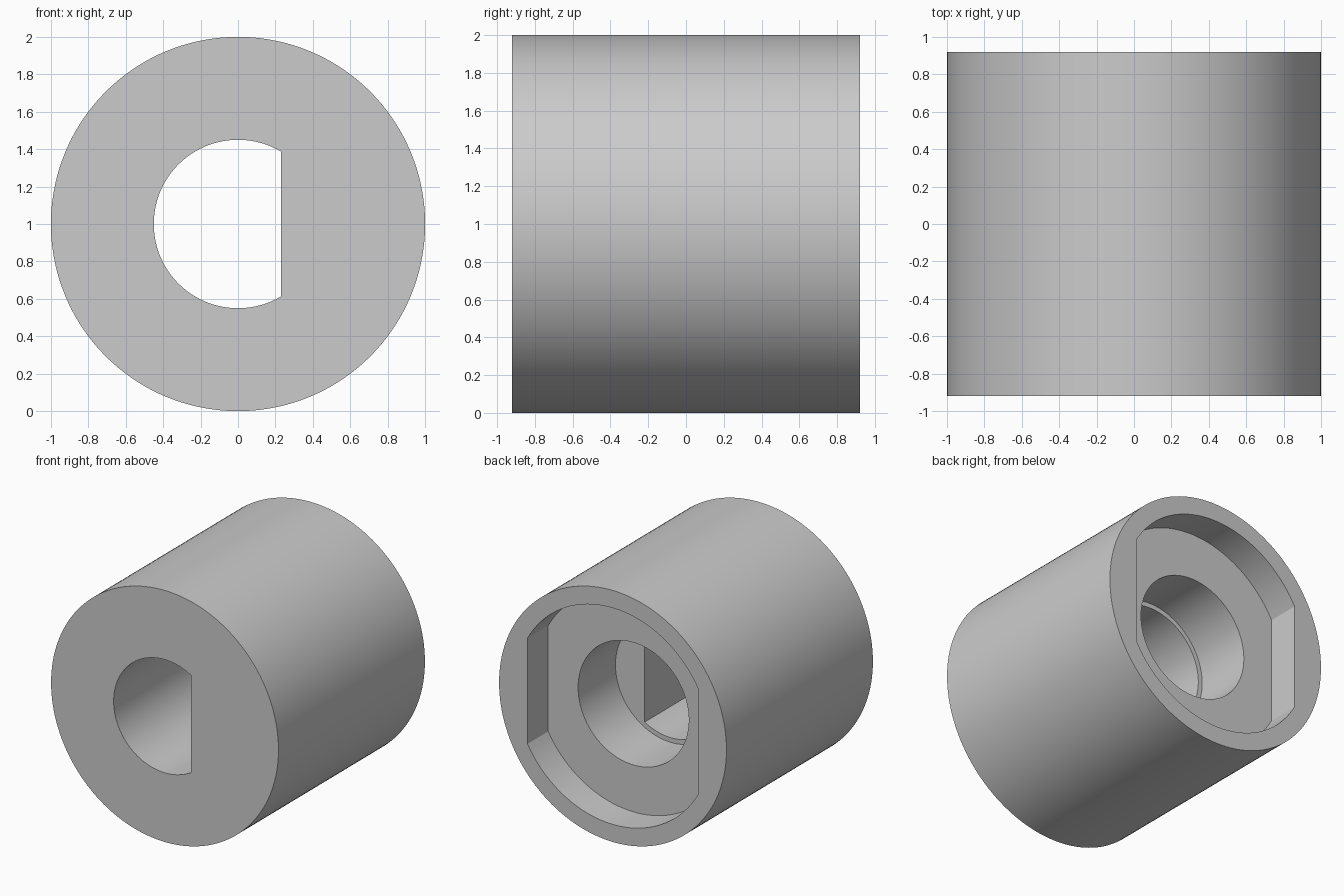
import bpy, bmesh, math

SIDES = 144
STEP = 2 * math.pi / SIDES
HALF = 0.92          # half length of the bushing
FLOOR = HALF - 0.26  # floor of the rear recess
LEDGE = HALF - 0.73  # ledge between round bore and D bore

cube = bpy.data.objects.get("Cube")
if cube:
    bpy.data.objects.remove(cube, do_unlink=True)


def section(radius, right=None, left=None):
    """Circle in x and z, optionally cut by vertical flats at x=right and x=left."""
    corners = []
    for flat in (right, left):
        if flat is not None:
            a = math.acos(flat / radius)
            corners += [a, 2 * math.pi - a]
    points = []
    for i in range(SIDES):
        a = i * STEP
        # Snap the nearest point to each exact corner
        for c in corners:
            if abs(a - c) <= STEP / 2:
                a = c
        x, z = radius * math.cos(a), radius * math.sin(a)
        if right is not None:
            x = min(x, right)
        if left is not None:
            x = max(x, left)
        points.append((x, z))
    return points


outer = section(1.0)
d_bore = section(0.45, right=0.23)
round_bore = section(0.487)
recess = section(0.86, right=0.75, left=-0.75)

# Sections around the wall: outside, front face, bores, recess, rear rim
rings = [(outer, -HALF), (d_bore, -HALF), (d_bore, LEDGE), (round_bore, LEDGE),
         (round_bore, FLOOR), (recess, FLOOR), (recess, HALF), (outer, HALF)]

bm = bmesh.new()
loops = [[bm.verts.new((x, y, z + 1)) for x, z in pts] for pts, y in rings]
for k, loop in enumerate(loops):
    following = loops[(k + 1) % len(loops)]
    for i in range(SIDES):
        j = (i + 1) % SIDES
        bm.faces.new((loop[i], loop[j], following[j], following[i]))
bmesh.ops.recalc_face_normals(bm, faces=bm.faces)
mesh = bpy.data.meshes.new("bushing")
bm.to_mesh(mesh)
bm.free()

bushing = bpy.data.objects.new("bushing", mesh)
bpy.context.collection.objects.link(bushing)

# Plain grey finish
grey = bpy.data.materials.new("plain grey")
grey.use_nodes = True
colour = (0.6, 0.6, 0.6, 1)
grey.diffuse_color = colour
grey.node_tree.nodes["Principled BSDF"].inputs["Base Color"].default_value = colour
mesh.materials.append(grey)

# Smooth round walls with crisp edges
bpy.ops.object.select_all(action='DESELECT')
bushing.select_set(True)
bpy.context.view_layer.objects.active = bushing
bpy.ops.object.shade_smooth_by_angle(angle=math.radians(20))
